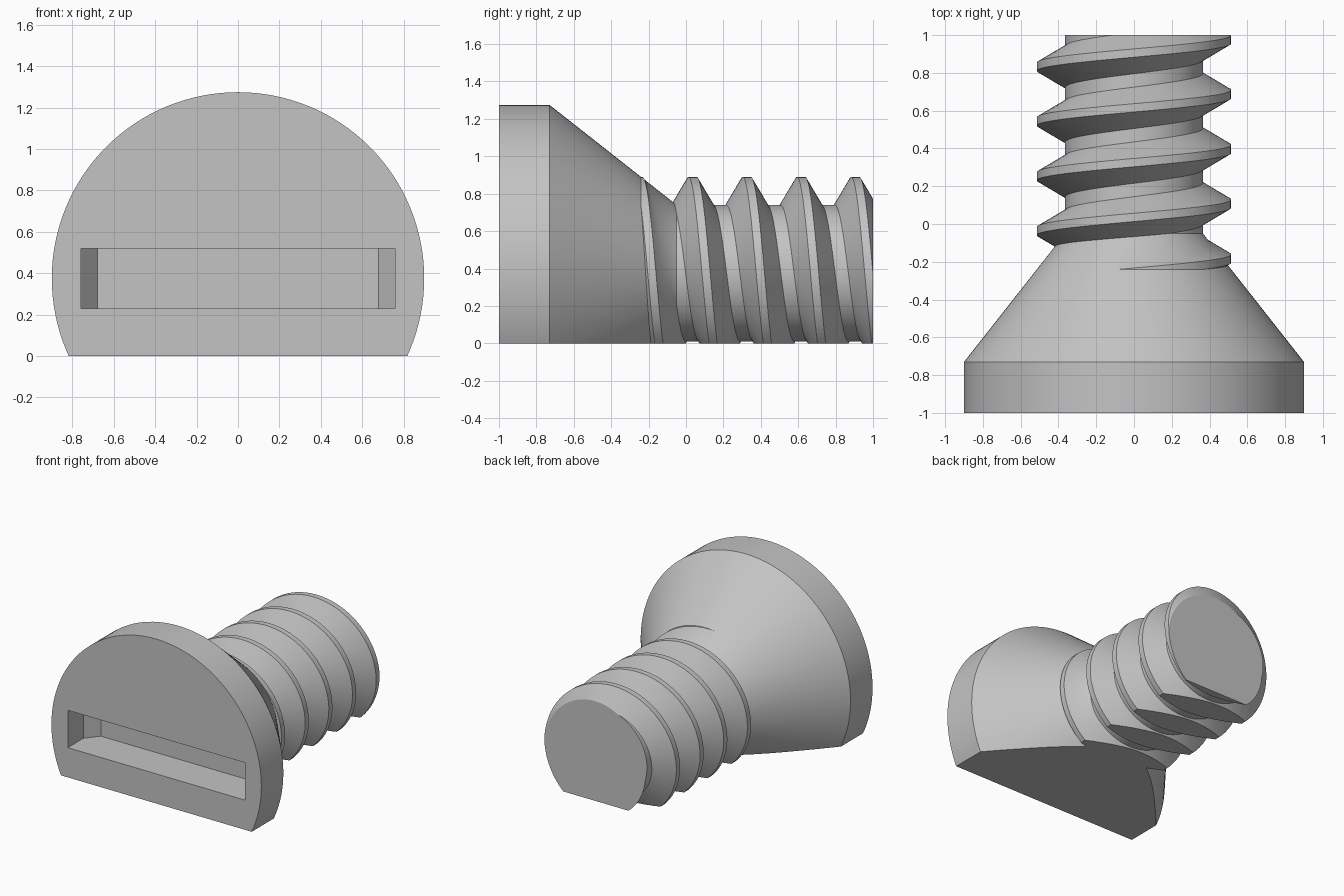
import bpy, bmesh
from math import sin, cos, pi, radians

if "Cube" in bpy.data.objects:
    bpy.data.objects.remove(bpy.data.objects["Cube"])

AXIS_Z = 0.375
PITCH = 0.29
SEGS = 128


def make_object(name, bm):
    bmesh.ops.recalc_face_normals(bm, faces=bm.faces)
    mesh = bpy.data.meshes.new(name)
    bm.to_mesh(mesh)
    bm.free()
    obj = bpy.data.objects.new(name, mesh)
    bpy.context.collection.objects.link(obj)
    return obj


def loft(name, rings):
    """Skin a row of equal closed rings and cap both ends."""
    bm = bmesh.new()
    loops = [[bm.verts.new(p) for p in ring] for ring in rings]
    n = len(loops[0])
    for a, b in zip(loops, loops[1:]):
        for i in range(n):
            j = (i + 1) % n
            bm.faces.new((a[i], a[j], b[j], b[i]))
    bm.faces.new(loops[0])
    bm.faces.new(loops[-1])
    return make_object(name, bm)


def around(t, r, y):
    return (r * sin(t), y, AXIS_Z + r * cos(t))


def rectangle(half_x, y, z0, z1):
    return [(-half_x, y, z0), (half_x, y, z0), (half_x, y, z1), (-half_x, y, z1)]


def combine(target, other, operation):
    mod = target.modifiers.new(operation, 'BOOLEAN')
    mod.operation = operation
    mod.solver = 'EXACT'
    mod.object = other
    bpy.context.view_layer.objects.active = target
    bpy.ops.object.modifier_apply(modifier=mod.name)
    bpy.data.objects.remove(other)


# Head, cone and core, turned around the y axis
profile = [(-1.0, 0.9), (-0.73, 0.9), (-0.05, 0.365), (1.2, 0.365)]
screw = loft("screw", [[around(2 * pi * i / SEGS, r, y) for i in range(SEGS)]
                       for y, r in profile])

# Helical thread with a trapezoid section, starting inside the cone
section = [(-0.13, 0.33), (-0.022, 0.515), (0.022, 0.515), (0.13, 0.33)]
steps = 72
rings = []
for k in range(int(-1.3 * steps), int(4.2 * steps)):
    turn = (k + 0.37) / steps
    rings.append([around(2 * pi * turn, r, 0.035 + PITCH * turn + dy) for dy, r in section])
combine(screw, loft("thread", rings), 'UNION')

# Flat underside and flat tip
combine(screw, loft("trim_block", [rectangle(2, -2, 0, 3), rectangle(2, 1, 0, 3)]), 'INTERSECT')

# Slot in the head, with chamfered inner ends
slot = [rectangle(hx, y, 0.23, 0.52) for hx, y in
        [(0.76, -1.1), (0.76, -0.81), (0.68, -0.71)]]
combine(screw, loft("slot_cutter", slot), 'DIFFERENCE')

# Plain grey finish
grey = bpy.data.materials.new("plain_grey")
grey.use_nodes = True
colour = (0.55, 0.55, 0.55, 1)
grey.diffuse_color = colour
grey.node_tree.nodes["Principled BSDF"].inputs["Base Color"].default_value = colour
screw.data.materials.clear()
screw.data.materials.append(grey)

bpy.ops.object.select_all(action='DESELECT')
screw.select_set(True)
bpy.context.view_layer.objects.active = screw
bpy.ops.object.shade_smooth_by_angle(angle=radians(25))
